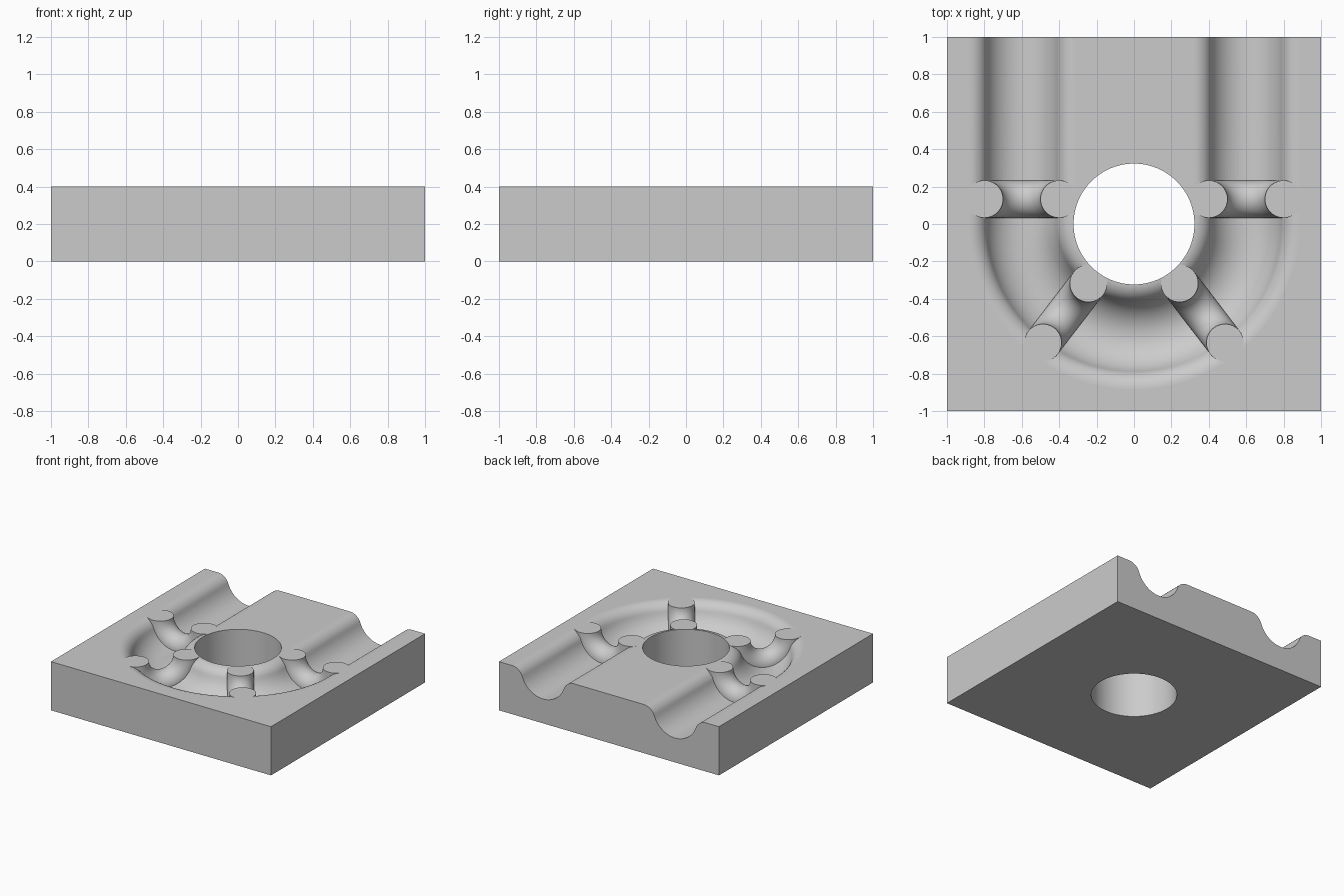
import bpy, bmesh, math
from math import pi, sin, cos, sqrt

if "Cube" in bpy.data.objects:
    bpy.data.objects.remove(bpy.data.objects["Cube"])

TOP = 0.4            # plate thickness
MID, R, LIP = 0.6, 0.2, 0.1   # channel centre offset, channel radius, lip rounding

grey = bpy.data.materials.new("plain grey")
grey.diffuse_color = (0.6, 0.6, 0.6, 1)
grey.use_nodes = True
grey.node_tree.nodes["Principled BSDF"].inputs["Base Color"].default_value = grey.diffuse_color


def make_object(name, bm):
    bmesh.ops.recalc_face_normals(bm, faces=bm.faces)
    mesh = bpy.data.meshes.new(name)
    bm.to_mesh(mesh)
    bm.free()
    mesh.materials.append(grey)
    obj = bpy.data.objects.new(name, mesh)
    bpy.context.collection.objects.link(obj)
    return obj


def loft(name, rings):
    """Closed solid through a list of equal-sized closed rings, capped at both ends."""
    bm = bmesh.new()
    loops = [[bm.verts.new(p) for p in ring] for ring in rings]
    n = len(loops[0])
    for a, b in zip(loops, loops[1:]):
        for i in range(n):
            j = (i + 1) % n
            bm.faces.new((a[i], a[j], b[j], b[i]))
    bm.faces.new(loops[0])
    bm.faces.new(loops[-1])
    return make_object(name, bm)


def combine(target, tool, operation):
    mod = target.modifiers.new(operation.lower(), 'BOOLEAN')
    mod.operation = operation
    mod.solver = 'EXACT'
    mod.object = tool
    bpy.context.view_layer.objects.active = target
    bpy.ops.object.modifier_apply(modifier=mod.name)
    bpy.data.objects.remove(tool)


# Square plate
bm = bmesh.new()
bmesh.ops.create_cube(bm, size=1)
for v in bm.verts:
    v.co = (v.co.x * 2, v.co.y * 2, (v.co.z + 0.5) * TOP)
plate = make_object("channel_plate", bm)

# Channel section: round bottom blending into rounded lips
dx = sqrt((R + LIP) ** 2 - LIP ** 2)
t = math.atan2(dx, LIP)          # slope where bottom meets lip
half = [(R * sin(t * i / 12), TOP - R * cos(t * i / 12)) for i in range(13)]
half += [(dx - LIP * sin(t * (1 - i / 10)), TOP - LIP + LIP * cos(t * (1 - i / 10)))
         for i in range(1, 11)]
half.append((dx, TOP + 0.1))
section = [(-x, z) for x, z in reversed(half[1:])] + half

# U-shaped channel: straight leg, half turn, straight leg
rings = [[(-MID - x, 1.1, z) for x, z in section]]
for k in range(65):
    a = pi + pi * k / 64
    rings.append([((MID + x) * cos(a), (MID + x) * sin(a), z) for x, z in section])
rings.append([(MID + x, 1.1, z) for x, z in section])
combine(plate, loft("channel_cutter", rings), 'DIFFERENCE')


# Half-ring ribs hanging across the channel, flat ends flush with the plate
def rib(cx, cy, angle, tube=0.1):
    rings = []
    for k in range(33):
        u = pi * k / 32
        ring = []
        for m in range(40):
            v = 2 * pi * m / 40
            rad = R + tube * cos(v)
            along, side = rad * cos(u), tube * sin(v)
            ring.append((cx + along * cos(angle) - side * sin(angle),
                         cy + along * sin(angle) + side * cos(angle),
                         TOP - rad * sin(u)))
        rings.append(ring)
    return loft("rib", rings)


slant = math.radians(52.5)
for s in (-1, 1):
    combine(plate, rib(s * MID, 0.133, 0), 'UNION')
    combine(plate, rib(s * MID * cos(slant), -MID * sin(slant), -s * slant), 'UNION')

# Central through hole
hole = [[(0.323 * cos(2 * pi * i / 96), 0.323 * sin(2 * pi * i / 96), z) for i in range(96)]
        for z in (-0.1, TOP + 0.1)]
combine(plate, loft("hole_cutter", hole), 'DIFFERENCE')

# Smooth curved surfaces, keep the plane faces flat
plate.select_set(True)
bpy.context.view_layer.objects.active = plate
bpy.ops.object.shade_smooth_by_angle(angle=math.radians(30))
for f in plate.data.polygons:
    if max(abs(c) for c in f.normal) > 0.99995:
        f.use_smooth = False
